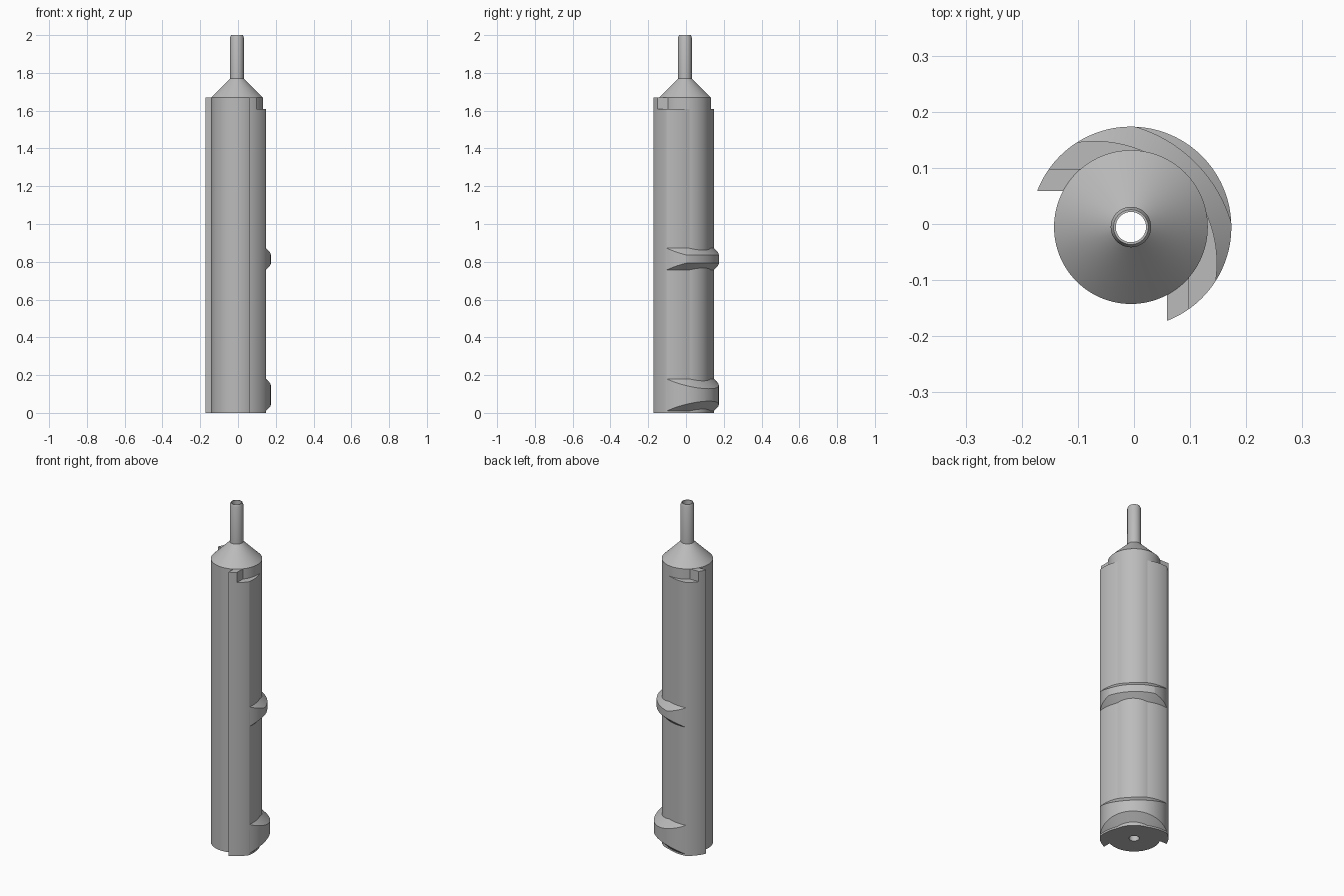
import bpy, bmesh
from math import sin, cos, radians, sqrt
from mathutils import Matrix, Vector

if "Cube" in bpy.data.objects:
    bpy.data.objects.remove(bpy.data.objects["Cube"], do_unlink=True)

AXIS = -0.0055      # x and y of the core axis
RIM = 0.179         # outer radius of the sleeve
OFFSET = -0.07      # x and y of the eccentric turning axis
FLAT = 0.218        # eccentric radius of the sleeve face
BLOCK_IN, BLOCK_OUT = 0.059, 0.098
LEDGE, SHOULDER = 1.61, 1.67

steel = bpy.data.materials.new("grey_steel")
steel.use_nodes = True
steel.diffuse_color = (0.5, 0.5, 0.5, 1)
steel.node_tree.nodes["Principled BSDF"].inputs["Base Color"].default_value = (0.5, 0.5, 0.5, 1)


def finish(name, bm):
    bmesh.ops.remove_doubles(bm, verts=bm.verts, dist=1e-5)
    bmesh.ops.recalc_face_normals(bm, faces=bm.faces)
    mesh = bpy.data.meshes.new(name)
    bm.to_mesh(mesh)
    bm.free()
    mesh.materials.append(steel)
    obj = bpy.data.objects.new(name, mesh)
    bpy.context.collection.objects.link(obj)
    return obj


def activate(obj):
    bpy.ops.object.select_all(action='DESELECT')
    obj.select_set(True)
    bpy.context.view_layer.objects.active = obj


def smooth(obj):
    activate(obj)
    bpy.ops.object.shade_smooth_by_angle(angle=radians(30))


def lathe(name, profile, centre, steps=128, closed=False):
    """Turn an (r, z) profile around a vertical axis at x = y = centre."""
    bm = bmesh.new()
    verts = [bm.verts.new((r, 0, z)) for r, z in profile]
    edges = [bm.edges.new(pair) for pair in zip(verts, verts[1:])]
    if closed:
        edges.append(bm.edges.new((verts[-1], verts[0])))
    bmesh.ops.spin(bm, geom=verts + edges, cent=(0, 0, 0), axis=(0, 0, 1),
                   angle=radians(360), steps=steps)
    bm.transform(Matrix.Translation((centre, centre, 0)))
    return finish(name, bm)


def prism(name, outline, low, high):
    bm = bmesh.new()
    face = bm.faces.new([bm.verts.new((x, y, low)) for x, y in outline])
    new = bmesh.ops.extrude_face_region(bm, geom=[face])["geom"]
    bmesh.ops.translate(bm, vec=Vector((0, 0, high - low)),
                        verts=[v for v in new if isinstance(v, bmesh.types.BMVert)])
    return finish(name, bm)


def rim_y(x):
    """Lower y of the sleeve rim at a given x."""
    return AXIS - sqrt(RIM ** 2 - (x - AXIS) ** 2)


# Hollow core with conical shoulder and thin tube tip
core = lathe("core_tube", [
    (0.027, 0), (0.137, 0), (0.137, SHOULDER), (0.036, 1.77),
    (0.036, 1.988), (0.031, 2.0), (0.027, 2.0)], AXIS, closed=True)
smooth(core)

# Sleeve: rim sector open toward the front right quadrant
sweep = [radians(-68.8 + 227.6 * i / 90) for i in range(91)]
outline = [(AXIS + RIM * cos(a), AXIS + RIM * sin(a)) for a in sweep]
sleeve = prism("sleeve_with_collars", outline + [(BLOCK_IN, BLOCK_IN)], 0, LEDGE)

# Eccentric turned shape gives the flatter sleeve face and both bevelled collars
turned = [(0, -0.1), (FLAT, -0.1)]
for low, high, depth in ((0.01, 0.18, 0.06), (0.757, 0.872, 0.036)):
    turned += [(FLAT, low), (FLAT + depth, low + depth),
               (FLAT + depth, high - depth), (FLAT, high)]
turned += [(FLAT, 1.8), (0, 1.8)]
cutter = lathe("turning_cutter", turned, OFFSET, steps=180)
cutter.hide_render = True
trim = sleeve.modifiers.new("trim", 'BOOLEAN')
trim.operation = 'INTERSECT'
trim.solver = 'EXACT'
trim.object = cutter
activate(sleeve)
bpy.ops.object.modifier_apply(modifier=trim.name)
bpy.data.objects.remove(cutter, do_unlink=True)
smooth(sleeve)

# Stop blocks at the two sleeve ends, mirrored across the diagonal
xs = [BLOCK_IN + (BLOCK_OUT - BLOCK_IN) * i / 8 for i in range(9)]
block = [(x, rim_y(x)) for x in xs] + [(BLOCK_OUT, -0.08), (BLOCK_IN, -0.08)]
smooth(prism("front_stop_block", block, LEDGE, SHOULDER))
smooth(prism("back_stop_block", [(y, x) for x, y in block], LEDGE, SHOULDER))
